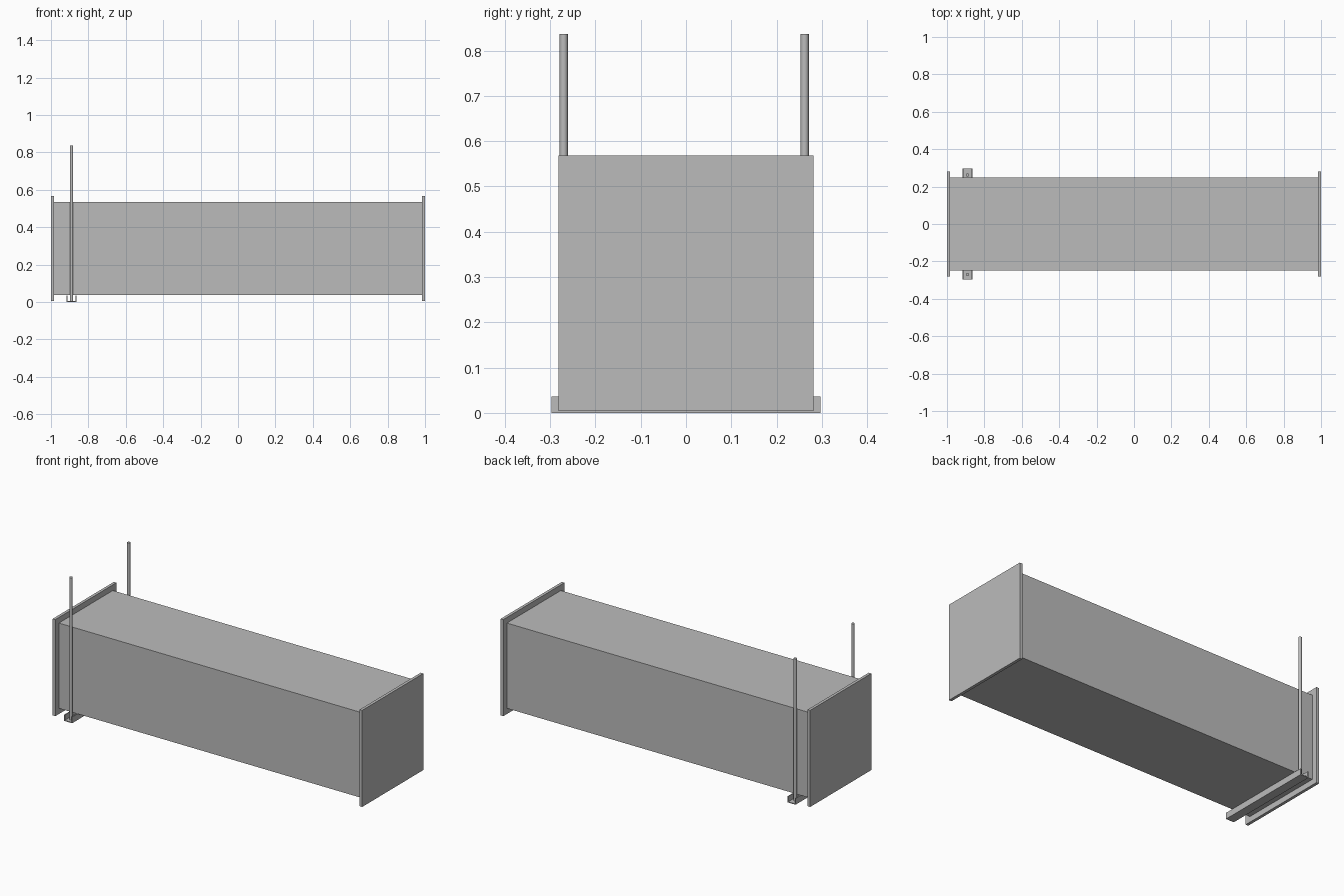
import bpy
import bmesh

default = bpy.data.objects.get("Cube")
if default:
    bpy.data.objects.remove(default, do_unlink=True)

metal = bpy.data.materials.new("galvanised grey")
metal.use_nodes = True
GREY = (0.5, 0.5, 0.5, 1)
metal.diffuse_color = GREY
metal.node_tree.nodes["Principled BSDF"].inputs["Base Color"].default_value = GREY


def finish(name, bm):
    bmesh.ops.recalc_face_normals(bm, faces=bm.faces)
    mesh = bpy.data.meshes.new(name)
    bm.to_mesh(mesh)
    bm.free()
    mesh.materials.append(metal)
    obj = bpy.data.objects.new(name, mesh)
    bpy.context.collection.objects.link(obj)
    return obj


def box(name, lo, hi):
    bm = bmesh.new()
    bmesh.ops.create_cube(bm, size=1)
    for v in bm.verts:
        v.co = [(a + b) / 2 + c * (b - a) for a, b, c in zip(lo, hi, v.co)]
    return finish(name, bm)


# Rectangular duct with a flange plate at each end
box("duct_body", (-0.985, -0.249, 0.037), (0.985, 0.249, 0.535))
box("right_flange", (-1, -0.282, 0.004), (-0.983, 0.282, 0.568))
box("left_flange", (0.983, -0.282, 0.004), (1, 0.282, 0.568))

# Open-topped channel that carries the duct: a U profile extruded across it
HANGER_X, HALF, HEIGHT, WALL = -0.89, 0.026, 0.036, 0.005
inner = HALF - WALL
profile = [(-HALF, 0), (HALF, 0), (HALF, HEIGHT), (inner, HEIGHT),
           (inner, WALL), (-inner, WALL), (-inner, HEIGHT), (-HALF, HEIGHT)]
bm = bmesh.new()
face = bm.faces.new([bm.verts.new((HANGER_X + x, -0.297, z)) for x, z in profile])
ext = bmesh.ops.extrude_face_region(bm, geom=[face], use_keep_orig=True)
bmesh.ops.translate(bm, vec=(0, 0.594, 0),
                    verts=[v for v in ext["geom"] if isinstance(v, bmesh.types.BMVert)])
finish("support_channel", bm)

# Hanger rods rising from the channel
for name, y in (("front_rod", -0.27), ("back_rod", 0.262)):
    bpy.ops.mesh.primitive_cylinder_add(vertices=16, radius=0.009, depth=0.835,
                                        location=(HANGER_X, y, 0.4185))
    rod = bpy.context.object
    rod.name = name
    rod.data.materials.append(metal)
    bpy.ops.object.shade_smooth_by_angle()
